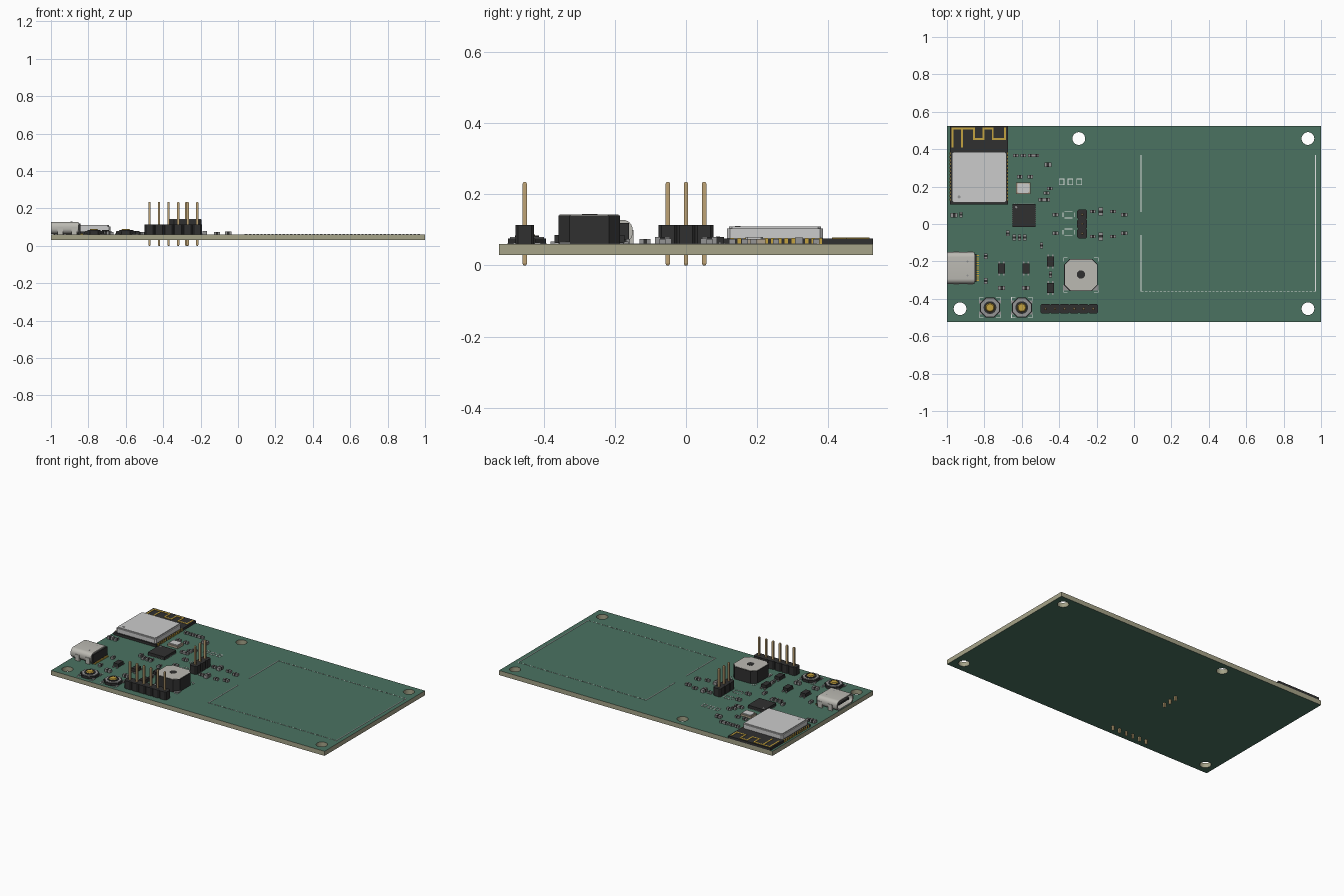
import bpy, bmesh, math
from mathutils import Matrix, Vector

if "Cube" in bpy.data.objects:
    bpy.data.objects.remove(bpy.data.objects["Cube"])

TOP, THICK = 0.06, 0.03


def material(name, r, g, b):
    m = bpy.data.materials.new(name)
    m.use_nodes = True
    m.diffuse_color = (r, g, b, 1)
    m.node_tree.nodes["Principled BSDF"].inputs["Base Color"].default_value = (r, g, b, 1)
    return m


GREEN = material("board green", 0.07, 0.17, 0.12)
TAN = material("laminate tan", 0.38, 0.37, 0.25)
BLACK = material("black plastic", 0.03, 0.03, 0.03)
STEEL = material("light steel", 0.6, 0.6, 0.6)
SATIN = material("satin steel", 0.5, 0.49, 0.45)
TIN = material("tin grey", 0.3, 0.3, 0.3)
GOLD = material("gold", 0.55, 0.36, 0.05)
BRASS = material("brass pin", 0.52, 0.37, 0.18)
WHITE = material("white ink", 0.8, 0.8, 0.8)
BEIGE = material("ceramic beige", 0.42, 0.35, 0.26)


class Part:
    """Collects simple solids into one named object."""

    def __init__(self, name):
        self.name, self.bm, self.mats = name, bmesh.new(), []

    def paint(self, faces, mat):
        if mat not in self.mats:
            self.mats.append(mat)
        for f in faces:
            f.material_index = self.mats.index(mat)

    def prism(self, points, shift, mat):
        base = [self.bm.verts.new(p) for p in points]
        end = [self.bm.verts.new(Vector(p) + Vector(shift)) for p in points]
        faces = [self.bm.faces.new(base), self.bm.faces.new(end)]
        for i in range(len(base)):
            j = (i + 1) % len(base)
            faces.append(self.bm.faces.new((base[i], base[j], end[j], end[i])))
        bmesh.ops.recalc_face_normals(self.bm, faces=faces)
        self.paint(faces, mat)

    def box(self, x, y, w, d, z0, z1, mat, cut=0):
        """Upright block, with cut corners when cut > 0."""
        a, b = w / 2, d / 2
        if cut:
            pts = [(a - cut, -b), (a, cut - b), (a, b - cut), (a - cut, b),
                   (cut - a, b), (-a, b - cut), (-a, cut - b), (cut - a, -b)]
        else:
            pts = [(a, -b), (a, b), (-a, b), (-a, -b)]
        self.prism([(x + p, y + q, z0) for p, q in pts], (0, 0, z1 - z0), mat)

    def disc(self, x, y, r, z0, z1, mat, sides=24, r_top=None):
        out = bmesh.ops.create_cone(
            self.bm, cap_ends=True, segments=sides, radius1=r,
            radius2=r if r_top is None else r_top, depth=z1 - z0,
            matrix=Matrix.Translation((x, y, (z0 + z1) / 2)) @ Matrix.Rotation(math.pi / sides, 4, "Z"))
        self.paint({f for v in out["verts"] for f in v.link_faces}, mat)

    def strip(self, path, width, z, mat):
        """Thin flat track along straight runs."""
        for (x, y), (u, v) in zip(path, path[1:]):
            self.box((x + u) / 2, (y + v) / 2, abs(u - x) + width, abs(v - y) + width,
                     z, z + 0.002, mat)

    def done(self):
        mesh = bpy.data.meshes.new(self.name)
        self.bm.to_mesh(mesh)
        self.bm.free()
        for m in self.mats:
            mesh.materials.append(m)
        ob = bpy.data.objects.new(self.name, mesh)
        bpy.context.collection.objects.link(ob)
        return ob


# Circuit board: outline and four mounting holes as a filled, extruded curve
curve = bpy.data.curves.new("board_outline", "CURVE")
curve.dimensions, curve.fill_mode, curve.extrude = "2D", "BOTH", THICK / 2
loops = [[(-1, -.525), (1, -.525), (1, .525), (-1, .525)]]
for hx, hy in [(-.295, .457), (.93, .457), (.93, -.453), (-.93, -.453)]:
    loops.append([(hx + .034 * math.cos(i * math.pi / 16), hy + .034 * math.sin(i * math.pi / 16))
                  for i in range(32)])
for loop in loops:
    s = curve.splines.new("POLY")
    s.points.add(len(loop) - 1)
    for p, (x, y) in zip(s.points, loop):
        p.co = (x, y, 0, 1)
    s.use_cyclic_u = True
outline = bpy.data.objects.new("board_outline", curve)
bpy.context.collection.objects.link(outline)
mesh = bpy.data.meshes.new_from_object(outline.evaluated_get(bpy.context.evaluated_depsgraph_get()))
bpy.data.objects.remove(outline)
mesh.materials.clear()
mesh.materials.append(GREEN)
mesh.materials.append(TAN)
for f in mesh.polygons:
    f.material_index = 0 if abs(f.normal.z) > .5 else 1
    f.use_smooth = False
board = bpy.data.objects.new("circuit_board", mesh)
board.location.z = TOP - THICK / 2
bpy.context.collection.objects.link(board)

# Printed outlines
ink = Part("printed_outlines")
for y0, y1 in ((.366, .067), (-.06, -.36)):
    ink.strip([(.037, y1), (.037, y0)], .004, TOP, WHITE)
ink.strip([(.97, -.36), (.97, .366)], .004, TOP, WHITE)
for y in (-.36, .366):
    for i in range(47):
        ink.strip([(.04 + i * .02, y), (.05 + i * .02, y)], .002, TOP, WHITE)
for x in (-.387, -.34, -.293):
    ink.strip([(x - .013, .21), (x + .013, .21), (x + .013, .24), (x - .013, .24), (x - .013, .21)],
              .004, TOP, WHITE)
for y in (.05, -.045):
    ink.strip([(-.37, y - .018), (-.33, y - .018)], .004, TOP, WHITE)
    ink.strip([(-.37, y + .018), (-.33, y + .018)], .004, TOP, WHITE)
    for x in (-.38, -.32):
        ink.strip([(x, y - .01), (x, y + .01)], .004, TOP, WHITE)
for cx, cy, r in ((-.77, -.447, .055), (-.6, -.447, .055), (-.284, -.272, .092)):
    for sx in (-1, 1):
        for sy in (-1, 1):
            a, b = cx + sx * r, cy + sy * r
            ink.strip([(a - sx * .02, b), (a, b), (a, b - sy * .02)], .003, TOP, WHITE)
ink.done()

# Radio module: substrate, shield can, antenna track, edge contacts
radio = Part("radio_module")
radio.box(-.83, .315, .31, .42, TOP, .076, BLACK)
radio.box(-.828, .25, .29, .27, .076, .104, STEEL, .008)
radio.box(-.828, .25, .278, .258, .104, .11, STEEL, .008)
radio.disc(-.935, .145, .008, .11, .111, TIN, 12)
radio.strip([(-.97, .415), (-.97, .51), (-.855, .51), (-.855, .455), (-.805, .455), (-.805, .51),
             (-.755, .51), (-.755, .455), (-.69, .455), (-.69, .51)], .01, .076, GOLD)
radio.strip([(-.92, .415), (-.92, .51)], .01, .076, GOLD)
for i in range(14):
    for x in (-.984, -.676):
        radio.box(x, .13 + i * .019, .006, .01, TOP, .077, GOLD)
radio.done()

# USB socket: hollow rounded shell along x, dark rear, tongue, legs, contacts
usb = Part("usb_socket")
CY, CZ = -.235, .096


def shell_ring(half_w, half_h):
    r = half_h * .85
    return [(CY + sx * (half_w - r) + r * math.cos(t), CZ + sz * (half_h - r) + r * math.sin(t))
            for sx, sz, start in ((1, 1, 0), (-1, 1, 1), (-1, -1, 2), (1, -1, 3))
            for t in [(start + k / 6) * math.pi / 2 for k in range(7)]]


outer, inner = shell_ring(.085, .032), shell_ring(.077, .025)
rings = [[usb.bm.verts.new((x, y, z)) for y, z in ring]
         for x, ring in ((-.852, outer), (-1, outer), (-1, inner), (-.9, inner))]
skin = [usb.bm.faces.new(rings[0])]
for a, b in zip(rings, rings[1:]):
    skin += [usb.bm.faces.new((a[i - 1], a[i], b[i], b[i - 1])) for i in range(len(a))]
back = usb.bm.faces.new(rings[3])
bmesh.ops.recalc_face_normals(usb.bm, faces=skin + [back])
usb.paint(skin, SATIN)
usb.paint([back], BLACK)
usb.box(-.945, CY, .09, .11, .09, .102, BLACK)
usb.box(-.849, CY, .012, .15, TOP, .12, BLACK)
for i in range(12):
    usb.box(-.838, CY - .066 + i * .012, .016, .006, TOP, .066, GOLD)
for x in (-.95, -.875):
    for s in (-1, 1):
        usb.box(x, CY + s * .082, .03, .012, TOP, .1, SATIN)
for y in (-.2, -.275):
    usb.disc(-.89, y, .005, .127, .129, TIN, 10)
socket = usb.done()

# Buzzer: black cut-corner case, silver lid with sound hole
buzzer = Part("buzzer")
buzzer.box(-.284, -.272, .178, .172, TOP, .141, BLACK, .03)
buzzer.box(-.284, -.272, .172, .166, .141, .143, SATIN, .03)
buzzer.disc(-.284, -.27, .022, .143, .144, BLACK)
for s in (-1, 1):
    buzzer.box(-.284 + s * .08, -.34, .03, .03, TOP, .066, TIN)
buzzer.done()

# Push buttons
for name, x in (("left_button", -.77), ("right_button", -.6)):
    b = Part(name)
    b.disc(x, -.447, .058, TOP, .076, BLACK, 8)
    b.disc(x, -.447, .052, .076, .08, TIN, 8)
    b.disc(x, -.447, .034, .08, .084, BLACK)
    b.disc(x, -.447, .024, .084, .09, GOLD, r_top=.019)
    for sx in (-1, 1):
        for sy in (-1, 1):
            b.box(x + sx * .05, -.447 + sy * .03, .016, .016, TOP, .065, TIN)
    b.done()


# Pin headers
def header(name, pins):
    h = Part(name)
    for x, y in pins:
        h.box(x, y, .053, .053, TOP, .113, BLACK, .008)
        h.box(x, y, .012, .012, .005, .23, BRASS)
        for z0, z1, r0, r1 in ((.23, .235, .0085, .005), (0, .005, .005, .0085)):
            h.disc(x, y, r0, z0, z1, BRASS, 4, r1)
    h.done()


header("front_header", [(-.473 + i * .051, -.453) for i in range(6)])
header("middle_header", [(-.277, i * .051) for i in (-1, 0, 1)])

# Square controller chip with a pin-one mark and edge pads
chip = Part("controller_chip")
chip.box(-.588, .046, .122, .122, TOP, .08, BLACK)
chip.disc(-.63, .09, .006, .08, .081, TIN, 12)
for i in range(10):
    t = -.05 + i * .011
    for s in (-1, 1):
        chip.box(-.588 + t, .046 + s * .061, .005, .004, TOP, .064, TIN)
        chip.box(-.588 + s * .061, .046 + t, .004, .005, TOP, .064, TIN)
chip.done()

# Crystal
crystal = Part("crystal")
crystal.box(-.592, .192, .076, .062, TOP, .074, BEIGE)
crystal.box(-.592, .192, .064, .05, .074, .08, STEEL, .006)
crystal.done()

# Small transistors and regulators with legs
for i, (x, y) in enumerate([(-.708, -.238), (-.578, -.238), (-.446, -.2), (-.446, -.342)]):
    t = Part(f"transistor_{i + 1}")
    t.box(x, y, .036, .054, TOP + .003, .085, BLACK)
    for s in (-1, 1):
        for dx in (-.012, .012):
            t.box(x + dx, y + s * .031, .009, .014, TOP, .067, TIN)
    t.done()

# Resistors and capacitors: dark body between tin ends
chips = Part("small_components")


def passives(places, upright=False, scale=1):
    for x, y in places:
        for s in (-1, 0, 1):
            mat = TIN if s else BLACK
            long, wide = .010 * scale, .017 * scale
            dx, dy = (0, s * long) if upright else (s * long, 0)
            w, d = (wide, long) if upright else (long, wide)
            chips.box(x + dx, y + dy, w, d, TOP, TOP + .014 * scale, mat)


passives([(x, .366) for x in (-.632, -.592, -.552, -.522)])
passives([(-.45, .19), (-.468, .165), (-.495, .13), (-.465, .13), (-.61, .253), (-.555, .253)])
passives([(-.46, .317), (-.708, -.343), (-.578, -.343), (-.962, .047)], scale=1.3)
passives([(x, -.072) for x in (-.64, -.612, -.584)], True)
passives([(x, s * .066) for x in (-.22, -.112) for s in (-1, 1)])
passives([(x, s * .066) for x in (-.178,) for s in (-1, 1)], True, 1.4)
passives([(x, s * .05) for x in (-.42, -.052) for s in (-1, 1)], scale=1.1)
passives([(-.793, -.172), (-.793, -.305), (-.495, -.115), (-.925, .05), (-.446, -.27), (-.675, -.05)], True)
chips.done()

# Smooth the rounded socket, keeping its edges crisp
bpy.ops.object.select_all(action="DESELECT")
socket.select_set(True)
bpy.context.view_layer.objects.active = socket
bpy.ops.object.shade_smooth_by_angle(angle=math.radians(35))
